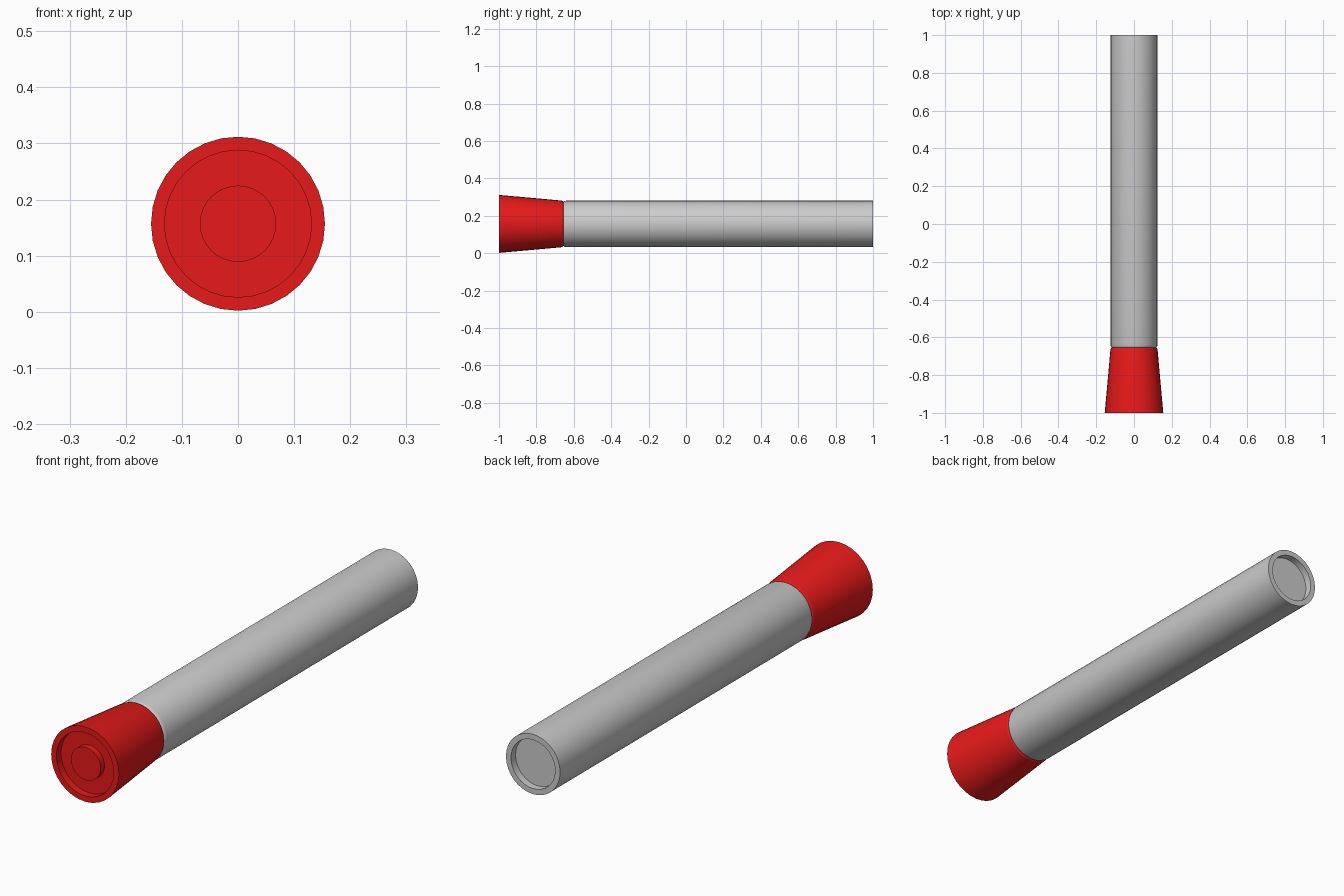
import bpy, bmesh, math

if "Cube" in bpy.data.objects:
    bpy.data.objects.remove(bpy.data.objects["Cube"])

SIDES = 32
AXIS_Z = 0.157


def lathe(name, profile, color=None):
    """Closed solid turned round the y axis; profile is (radius, y) from front centre to rear centre."""
    bm = bmesh.new()
    rings = []
    for r, y in profile:
        rings.append([bm.verts.new((r * math.cos(2 * math.pi * i / SIDES), y,
                                    r * math.sin(2 * math.pi * i / SIDES)))
                      for i in range(SIDES)])
    for a, b in zip(rings, rings[1:]):
        for i in range(SIDES):
            j = (i + 1) % SIDES
            bm.faces.new((a[i], a[j], b[j], b[i]))
    bm.faces.new(rings[0])
    bm.faces.new(rings[-1])
    bmesh.ops.recalc_face_normals(bm, faces=bm.faces)
    mesh = bpy.data.meshes.new(name)
    bm.to_mesh(mesh)
    bm.free()
    obj = bpy.data.objects.new(name, mesh)
    obj.location.z = AXIS_Z
    bpy.context.collection.objects.link(obj)
    if color:
        mat = bpy.data.materials.new(name + "_color")
        mat.diffuse_color = color
        mat.use_nodes = True
        mat.node_tree.nodes["Principled BSDF"].inputs["Base Color"].default_value = mat.diffuse_color
        mesh.materials.append(mat)
    bpy.ops.object.select_all(action='DESELECT')
    obj.select_set(True)
    bpy.context.view_layer.objects.active = obj
    bpy.ops.object.shade_smooth_by_angle(angle=math.radians(30))
    return obj


# Flared red cap with a recessed front and a round central boss
lathe("flared_cap", [
    (0.068, -0.995), (0.068, -0.97), (0.131, -0.97), (0.131, -1.0),
    (0.155, -1.0), (0.125, -0.668), (0.123, -0.66), (0.118, -0.655),
], (0.8, 0.01, 0.01, 1))

# Grey barrel with a softened front edge and a shallow recess in the rear end
lathe("barrel", [
    (0.118, -0.655), (0.122, -0.65), (0.124, -0.642),
    (0.124, 1.0), (0.101, 1.0), (0.101, 0.97),
])
